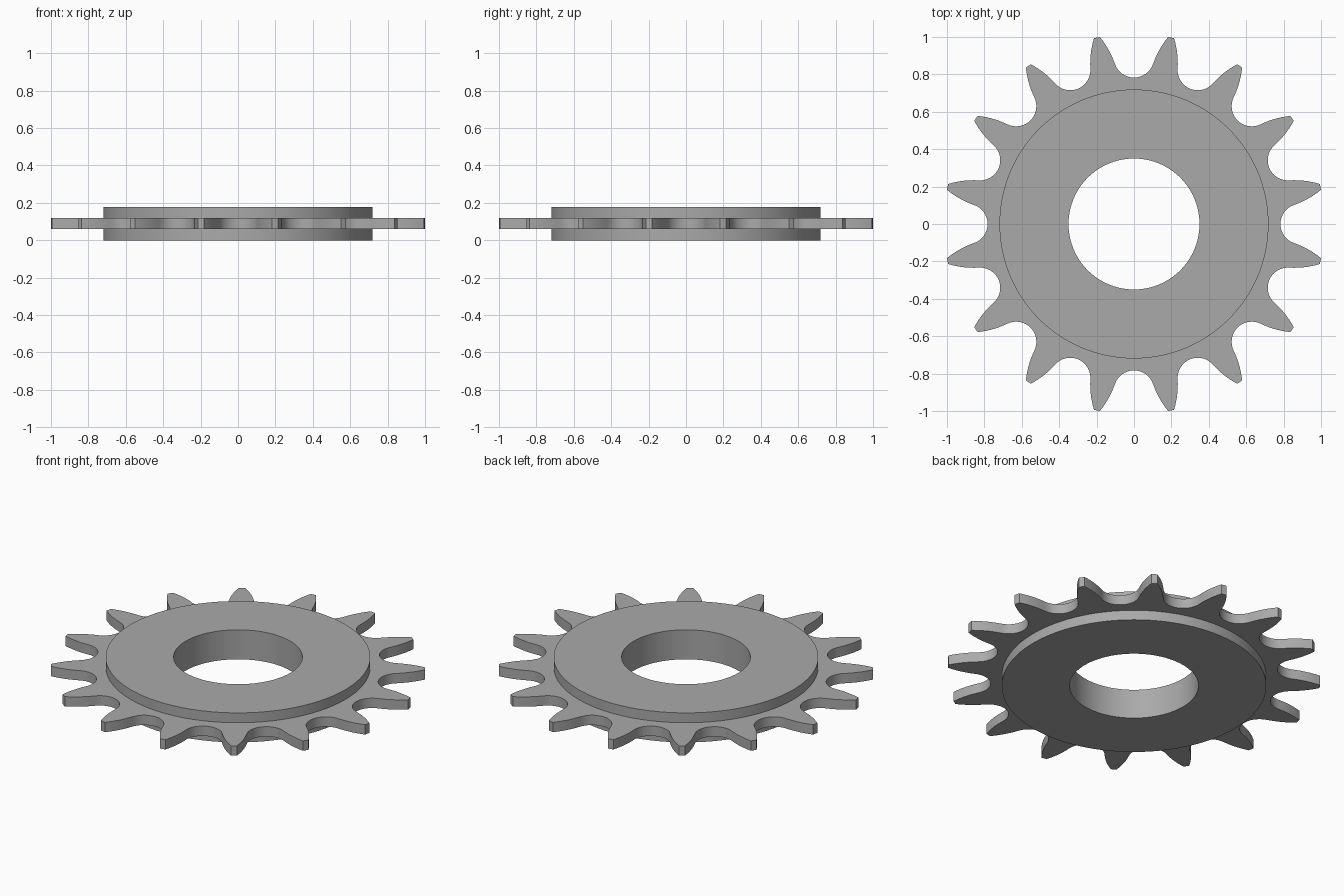
import bpy, bmesh
from math import sin, cos, asin, atan2, hypot, radians, pi

cube = bpy.data.objects.get("Cube")
if cube:
    bpy.data.objects.remove(cube, do_unlink=True)

TEETH = 16
BORE, HUB = 0.35, 0.719              # radii
HEIGHT = 0.177
PLATE_LOW, PLATE_HIGH = 0.059, 0.118
PITCH_R, SEAT_R, FLANK_R = 0.891, 0.108, 0.467
SEAT_HALF = radians(71)

steel = bpy.data.materials.new("steel_grey")
steel.use_nodes = True
grey = (0.4, 0.4, 0.4, 1)
steel.diffuse_color = grey
steel.node_tree.nodes["Principled BSDF"].inputs["Base Color"].default_value = grey


def half_gap():
    """Right half of one tooth gap centred on +y: roller seat, then convex flank."""
    pts = []
    for i in range(9):
        a = SEAT_HALF * i / 8
        pts.append((SEAT_R * sin(a), PITCH_R - SEAT_R * cos(a)))
    reach = SEAT_R + FLANK_R
    cx, cy = reach * sin(SEAT_HALF), PITCH_R - reach * cos(SEAT_HALF)
    start = SEAT_HALF - pi / 2
    end = asin((1 - cy) / FLANK_R)
    start = -start
    for i in range(1, 8):
        a = start + (end - start) * i / 7
        pts.append((cx - FLANK_R * cos(a), cy + FLANK_R * sin(a)))
    return pts


# Polar outline of all teeth, counter-clockwise
half = half_gap()
gap = half[::-1] + [(-x, y) for x, y in half[1:]]
outline = [(atan2(y, x) + 2 * pi * k / TEETH, hypot(x, y))
           for k in range(TEETH) for x, y in gap]


def ring(bm, z, radius=None):
    return [bm.verts.new(((radius or r) * cos(a), (radius or r) * sin(a), z))
            for a, r in outline]


# Closed cross-section: bore, lower hub, toothed plate, upper hub
bm = bmesh.new()
section = [(0, BORE), (0, HUB), (PLATE_LOW, HUB), (PLATE_LOW, None),
           (PLATE_HIGH, None), (PLATE_HIGH, HUB), (HEIGHT, HUB), (HEIGHT, BORE)]
rings = [ring(bm, z, r) for z, r in section]
n = len(outline)
for lower, upper in zip(rings, rings[1:] + rings[:1]):
    for i in range(n):
        j = (i + 1) % n
        bm.faces.new((lower[i], lower[j], upper[j], upper[i]))
bmesh.ops.recalc_face_normals(bm, faces=bm.faces)

mesh = bpy.data.meshes.new("sprocket_wheel")
bm.to_mesh(mesh)
bm.free()
mesh.materials.append(steel)
wheel = bpy.data.objects.new("sprocket_wheel", mesh)
bpy.context.collection.objects.link(wheel)

# Smooth curved walls, sharp rims
bpy.ops.object.select_all(action='DESELECT')
wheel.select_set(True)
bpy.context.view_layer.objects.active = wheel
bpy.ops.object.shade_smooth_by_angle(angle=radians(30))
